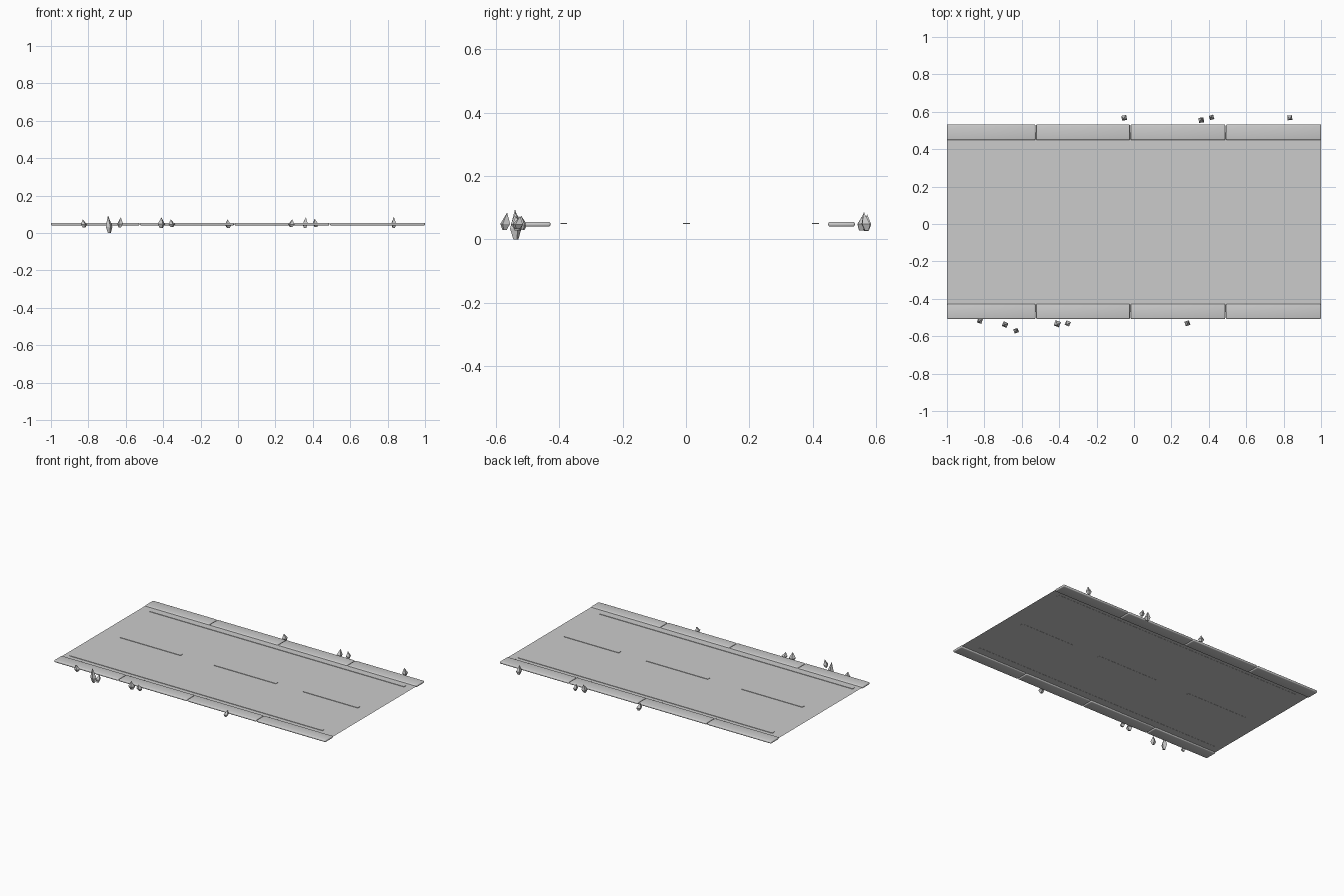
import bpy, bmesh, math, random
from mathutils import Matrix, Vector

if "Cube" in bpy.data.objects:
    bpy.data.objects.remove(bpy.data.objects["Cube"])

random.seed(4)


def finish(bm, name):
    bmesh.ops.recalc_face_normals(bm, faces=bm.faces)
    me = bpy.data.meshes.new(name)
    bm.to_mesh(me)
    bm.free()
    ob = bpy.data.objects.new(name, me)
    bpy.context.collection.objects.link(ob)
    return ob


def box(name, x0, x1, y0, y1, z0, z1, bevel=0):
    bm = bmesh.new()
    size = Matrix.Diagonal((x1 - x0, y1 - y0, z1 - z0, 1))
    mid = Matrix.Translation(((x0 + x1) / 2, (y0 + y1) / 2, (z0 + z1) / 2))
    bmesh.ops.create_cube(bm, size=1, matrix=mid @ size)
    ob = finish(bm, name)
    if bevel:
        m = ob.modifiers.new("rounded_edges", 'BEVEL')
        m.width, m.segments = bevel, 3
        for p in ob.data.polygons:
            p.use_smooth = True
    return ob


# road surface: one flat sheet running under the kerbs
bm = bmesh.new()
bm.faces.new([bm.verts.new(p) for p in
              [(-1, -0.47, 0.049), (1, -0.47, 0.049), (1, 0.49, 0.049), (-1, 0.49, 0.049)]])
road = finish(bm, "road_surface")
if road.data.polygons[0].normal.z < 0:
    road.data.flip_normals()

# kerb stones, four per side
joints = [-1, -0.525, -0.02, 0.49, 1]
for side, y0, y1 in (("front", -0.508, -0.428), ("back", 0.449, 0.533)):
    for i in range(4):
        a = joints[i] + (0.002 if i else 0)
        b = joints[i + 1] - (0.002 if i < 3 else 0)
        box(f"{side}_kerb_{i + 1}", a, b, y0, y1, 0.040, 0.055, 0.006)

# edge lines and centre dashes
marks = [("front_edge_line", -0.965, 0.90, -0.386),
         ("back_edge_line", -0.93, 0.945, 0.409),
         ("centre_dash_1", -0.866, -0.417, 0.002),
         ("centre_dash_2", -0.17, 0.286, 0.002),
         ("centre_dash_3", 0.487, 0.89, 0.002)]
for name, x0, x1, y in marks:
    box(name, x0, x1, y - 0.011, y + 0.011, 0.048, 0.052)


# grass tufts: four-sided spikes that narrow toward the root
def tuft(name, x, y, z0, z1, r):
    bm = bmesh.new()
    h = z1 - z0
    turn = random.uniform(0.2, 1.2)
    lean = Vector((random.uniform(-0.006, 0.006), random.uniform(-0.01, 0.01)))
    rings = []
    for t, k in ((0, 0.45), (0.35, 1.0)):
        ring = []
        for j in range(4):
            a = turn + j * math.pi / 2
            ring.append(bm.verts.new((x + lean.x * (t - 0.5) + r * k * math.cos(a),
                                      y + lean.y * (t - 0.5) + r * k * math.sin(a),
                                      z0 + h * t)))
        rings.append(ring)
    tip = bm.verts.new((x + lean.x, y + lean.y, z1))
    bm.faces.new(rings[0])
    for j in range(4):
        k = (j + 1) % 4
        bm.faces.new((rings[0][j], rings[0][k], rings[1][k], rings[1][j]))
        bm.faces.new((rings[1][j], rings[1][k], tip))
    finish(bm, name)


tufts = [(-0.825, -0.518, 0.030, 0.074, 0.018), (-0.69, -0.538, 0.0, 0.096, 0.019),
         (-0.63, -0.570, 0.030, 0.085, 0.017), (-0.41, -0.534, 0.028, 0.085, 0.021),
         (-0.355, -0.532, 0.032, 0.074, 0.018), (0.286, -0.530, 0.032, 0.074, 0.018),
         (-0.053, 0.567, 0.026, 0.074, 0.019), (0.360, 0.556, 0.028, 0.085, 0.019),
         (0.414, 0.570, 0.032, 0.078, 0.017), (0.833, 0.567, 0.028, 0.086, 0.018)]
for i, t in enumerate(tufts):
    tuft(f"grass_tuft_{i + 1}", *t)
